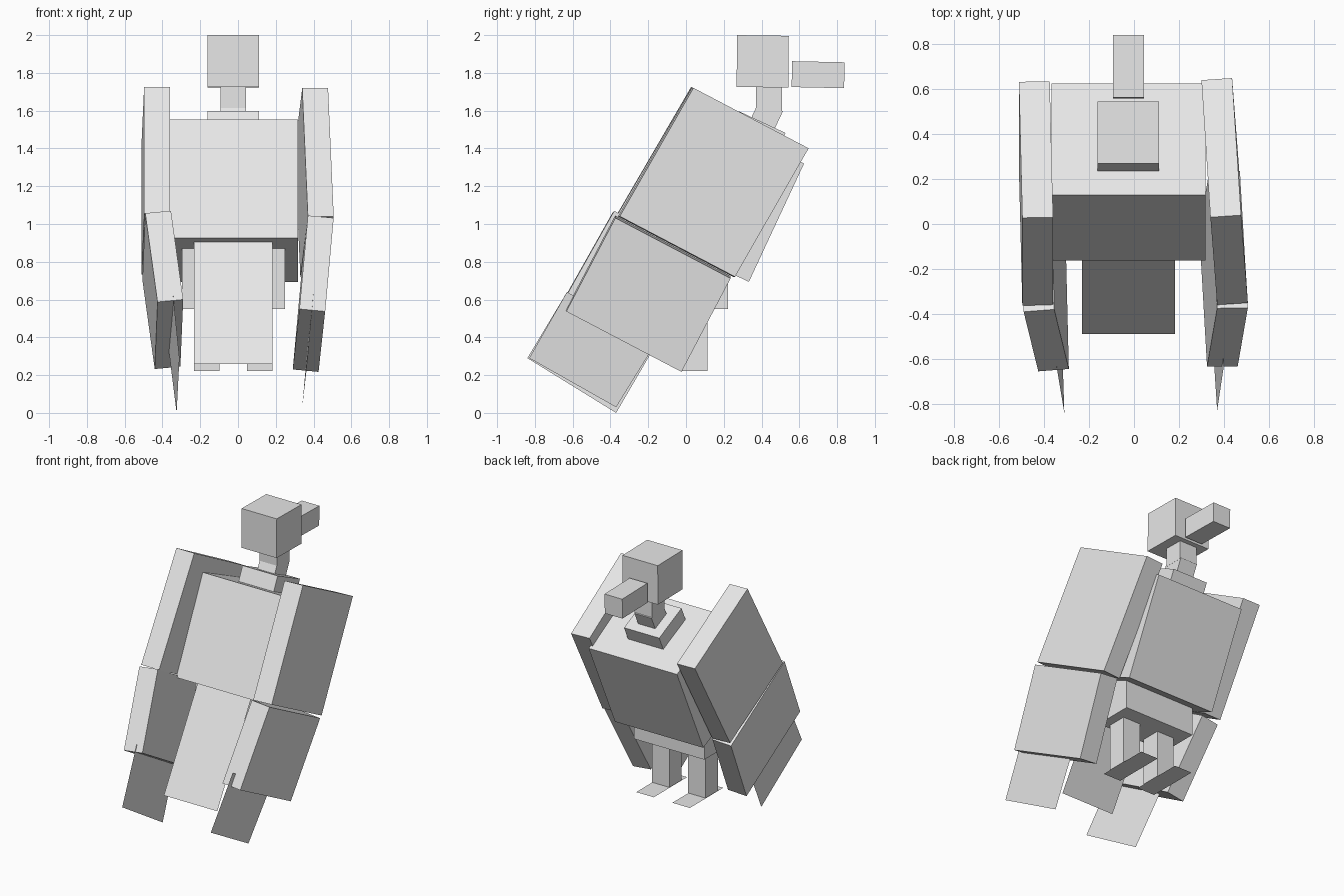
import bpy
from mathutils import Vector

if "Cube" in bpy.data.objects:
    bpy.data.objects.remove(bpy.data.objects["Cube"])

grey = bpy.data.materials.new("plain_grey")
grey.diffuse_color = (0.8, 0.8, 0.8, 1.0)
grey.use_nodes = True
grey.node_tree.nodes["Principled BSDF"].inputs["Base Color"].default_value = grey.diffuse_color
MID = -0.025  # mirror line of the body


def make(name, verts, faces):
    mesh = bpy.data.meshes.new(name)
    mesh.from_pydata([tuple(v) for v in verts], [], faces)
    mesh.materials.append(grey)
    obj = bpy.data.objects.new(name, mesh)
    bpy.context.collection.objects.link(obj)
    return obj


def block(name, corner, u, v, w):
    """Box grown from one corner along three edge vectors."""
    c, u, v, w = Vector(corner), Vector(u), Vector(v), Vector(w)
    if u.cross(v).dot(w) < 0:
        u, v = v, u
    verts = [c, c + u, c + u + v, c + v]
    verts += [p + w for p in verts]
    return make(name, verts, [(3, 2, 1, 0), (4, 5, 6, 7), (0, 1, 5, 4),
                              (1, 2, 6, 5), (2, 3, 7, 6), (3, 0, 4, 7)])


def leaning(name, width, front_top, back, down, x=MID):
    """Box of a given width, from its front top edge, leaning in the yz plane."""
    return block(name, (x - width / 2, *front_top), (width, 0, 0), (0, *back), (0, *down))


def slab(name, front_top, back_top, front_low, outward, thick=0.137):
    """Wing slab: inner face from three corners, thickened outward."""
    c = Vector(front_top)
    u, v = Vector(back_top) - c, Vector(front_low) - c
    n = u.cross(v).normalized() * thick
    if n.x * outward < 0:
        n.negate()
    return block(name, c, u, v, n)


def sheet(name, a, b, c, d):
    return make(name, [a, b, c, d], [(0, 1, 2, 3)])


# Head, beak and neck
leaning("head", 0.273, (0.27, 2.0), (0.274, -0.004), (-0.002, -0.274))
leaning("beak", 0.137, (0.562, 1.862), (0.278, -0.006), (-0.003, -0.137))
leaning("upper_neck", 0.135, (0.37, 1.73), (0.137, 0), (0, -0.137))
leaning("lower_neck", 0.133, (0.389, 1.655), (0.124, -0.058), (-0.058, -0.124))
leaning("collar", 0.273, (0.28, 1.597), (0.247, -0.115), (-0.046, -0.1))

# Leaning body, hips and flat tail
leaning("body", 0.685, (0.13, 1.552), (0.495, -0.232), (-0.292, -0.626))
leaning("hips", 0.545, (-0.05, 0.87), (0.272, 0), (0, -0.32))
sheet("tail", (MID - 0.207, -0.115, 0.905), (MID + 0.207, -0.115, 0.905),
      (MID + 0.207, -0.49, 0.26), (MID - 0.207, -0.49, 0.26))

# Legs with flat feet
for side, s in (("left", -1), ("right", 1)):
    x = MID + s * 0.14
    leaning(side + "_leg", 0.135, (-0.02, 0.56), (0.135, 0), (0, -0.338), x)
    sheet(side + "_foot", (x - 0.068, -0.08, 0.22), (x + 0.068, -0.08, 0.22),
          (x + 0.068, 0.29, 0.22), (x - 0.068, 0.29, 0.22))

# Right wing: two slabs and a flat feather tip
slab("right_upper_wing", (0.34, 0.03, 1.72), (0.30, 0.64, 1.40), (0.37, -0.36, 1.04), 1)
slab("right_lower_wing", (0.37, -0.375, 1.045), (0.335, 0.235, 0.725), (0.325, -0.635, 0.55), 1)
sheet("right_feathers", (0.40, -0.63, 0.64), (0.37, -0.16, 0.37),
      (0.34, -0.37, 0.03), (0.37, -0.83, 0.29))

# Left wing, held a little closer in
slab("left_upper_wing", (-0.36, 0.03, 1.725), (-0.375, 0.635, 1.40), (-0.36, -0.36, 1.055), -1)
slab("left_lower_wing", (-0.355, -0.38, 1.07), (-0.37, 0.235, 0.715), (-0.29, -0.645, 0.60), -1)
sheet("left_feathers", (-0.345, -0.63, 0.64), (-0.37, -0.16, 0.36),
      (-0.325, -0.37, 0.0), (-0.31, -0.84, 0.29))
